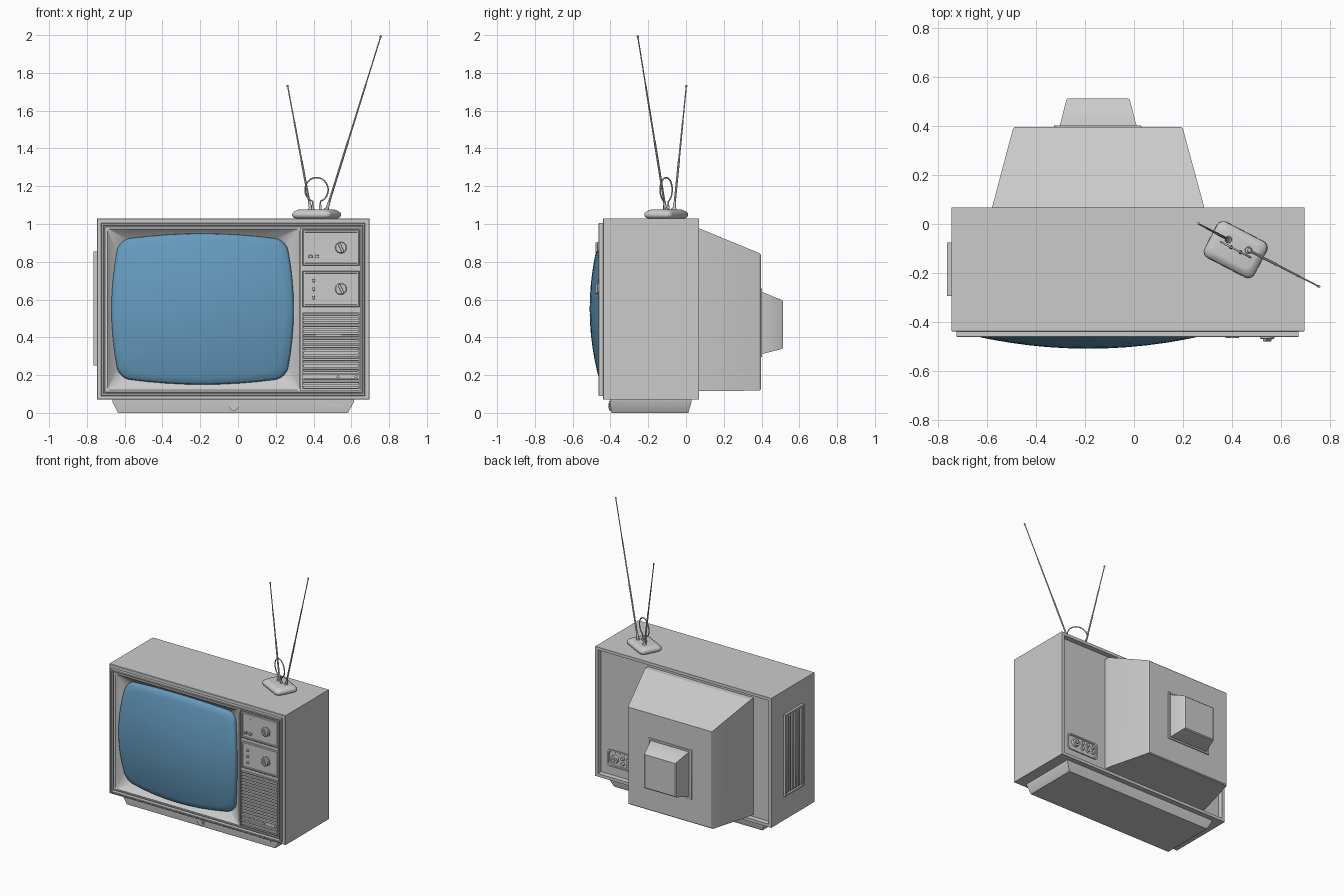
import bpy, bmesh
from math import sin, cos, pi, radians
from mathutils import Vector, Matrix

if "Cube" in bpy.data.objects:
    bpy.data.objects.remove(bpy.data.objects["Cube"])


def finish(name, bm, bevel=0, angle=35):
    bmesh.ops.recalc_face_normals(bm, faces=bm.faces)
    me = bpy.data.meshes.new(name)
    bm.to_mesh(me)
    bm.free()
    me.polygons.foreach_set("use_smooth", [True] * len(me.polygons))
    me.set_sharp_from_angle(angle=radians(angle))
    ob = bpy.data.objects.new(name, me)
    bpy.context.collection.objects.link(ob)
    if bevel:
        m = ob.modifiers.new("Bevel", 'BEVEL')
        m.width, m.segments = bevel, 2
    return ob


def loft(name, rings, caps=(True, True), bevel=0, angle=35):
    bm = bmesh.new()
    vs = [[bm.verts.new(p) for p in r] for r in rings]
    n = len(vs[0])
    for a, b in zip(vs, vs[1:]):
        for i in range(n):
            bm.faces.new((a[i], a[(i + 1) % n], b[(i + 1) % n], b[i]))
    if caps[0]:
        bm.faces.new(vs[0])
    if caps[1]:
        bm.faces.new(vs[-1])
    return finish(name, bm, bevel, angle)


def rect(x0, x1, z0, z1, y, d=0):
    """Upright rectangle at depth y, shrunk by d."""
    return [(x0 + d, y, z0 + d), (x1 - d, y, z0 + d), (x1 - d, y, z1 - d), (x0 + d, y, z1 - d)]


def box(name, x0, x1, y0, y1, z0, z1, bevel=0):
    return loft(name, [rect(x0, x1, z0, z1, y0), rect(x0, x1, z0, z1, y1)], bevel=bevel)


def rod(name, p0, p1, r0, r1=None, seg=20, bevel=0):
    p0, p1 = Vector(p0), Vector(p1)
    d = p1 - p0
    bm = bmesh.new()
    bmesh.ops.create_cone(bm, cap_ends=True, segments=seg, radius1=r0, radius2=r0 if r1 is None else r1,
                          depth=d.length,
                          matrix=Matrix.Translation((p0 + p1) / 2) @ d.to_track_quat('Z', 'Y').to_matrix().to_4x4())
    return finish(name, bm, bevel)


def rounded(w, h, r, arc=6, edge=8):
    """Rounded rectangle outline with subdivided straight edges."""
    corners = []
    for k, (sx, sy) in enumerate(((1, 1), (-1, 1), (-1, -1), (1, -1))):
        corners.append([(sx * (w - r) + r * cos(pi / 2 * (k + i / arc)),
                         sy * (h - r) + r * sin(pi / 2 * (k + i / arc))) for i in range(arc + 1)])
    pts = []
    for k, c in enumerate(corners):
        a, b = c[-1], corners[(k + 1) % 4][0]
        pts += c + [(a[0] + (b[0] - a[0]) * i / edge, a[1] + (b[1] - a[1]) * i / edge) for i in range(1, edge)]
    return pts


# Cabinet: recessed front, grooved front frame, shell, recessed back
B = (-.725, .673, .09, 1.005)
C = (-.747, .697, .07, 1.03)
loft("cabinet", [rect(*B, -.385, .028), rect(*B, -.452, .028), rect(*B, -.452, .02), rect(*B, -.442, .018),
                 rect(*B, -.442, .013), rect(*B, -.462, .011), rect(*B, -.462, .002), rect(*B, -.46),
                 rect(*B, -.44), rect(*C, -.44, .003), rect(*C, -.437), rect(*C, .068), rect(*C, .068, .022),
                 rect(*C, .035, .025)], angle=20)

# Picture tube with barrel outline and domed face
CX, CZ = -.1875, .55
W, H = .4825, .40
outline = [(x * (1 - .085 * (z / H) ** 2), z * (1 - .085 * (x / W) ** 2)) for x, z in rounded(W, H, .06)]


def tube_ring(s, dy=0):
    return [(CX + x * s, -.51 + .24 * (x * s) ** 2 + .36 * (z * s) ** 2 + dy, CZ + z * s) for x, z in outline]


screen = loft("screen", [tube_ring(.999, .035), tube_ring(1, .018), tube_ring(.993, .006)] +
              [tube_ring(s) for s in (.975, .9, .8, .65, .5, .35, .2, .08)], angle=60)
mat = bpy.data.materials.new("screen_blue")
mat.diffuse_color = (.13, .33, .52, 1)
mat.use_nodes = True
mat.node_tree.nodes["Principled BSDF"].inputs["Base Color"].default_value = mat.diffuse_color
screen.data.materials.append(mat)

# Sloping surround between frame and tube
outer = [(-.183 + x, z + .5475) for x, z in rounded(.515, .432, .008)]
loft("screen_surround", [[(x, -.40, z) for x, z in outer], [(x, -.45, z) for x, z in outer],
                         [(-.183 + (x + .183) * .985, -.45, .5475 + (z - .5475) * .985) for x, z in outer],
                         tube_ring(1.012, .022), tube_ring(.99, .03)], caps=(False, False))

# Control column
box("control_backing", .332, .647, -.44, -.385, .116, .979)
for name, z0, z1 in (("upper", .78, .97), ("lower", .56, .752)):
    P = (.342, .643, z0, z1)
    loft(name + "_control_panel", [rect(*P, -.43), rect(*P, -.452), rect(*P, -.456, .004), rect(*P, -.456, .012),
                                   rect(*P, -.452, .014)])
    zk = (z0 + z1) / 2
    rod(name + "_knob_skirt", (.545, -.45, zk), (.545, -.458, zk), .036, seg=32)
    rod(name + "_knob", (.545, -.455, zk), (.545, -.47, zk), .031, .028, 32, .002)
    grip = box(name + "_knob_grip", -.007, .007, -.48, -.465, -.027, .027, .002)
    grip.location = (.545, 0, zk)
    grip.rotation_euler.y = radians(-25)
for i in range(2):
    x = .384 + .036 * i
    box("slider_track", x - .004, x + .004, -.455, -.45, .82, .935)
    box("slider_handle", x - .01, x + .01, -.466, -.45, .82, .835, .002)
for i in range(3):
    rod("push_button", (.40, -.45, .61 + .045 * i), (.40, -.466, .61 + .045 * i), .009, .008)

# Speaker grille with slats and tuning strip
G = (.342, .643, .127, .532)
loft("grille_frame", [rect(*G, -.435), rect(*G, -.455), rect(*G, -.455, .006), rect(*G, -.435, .006)],
     caps=(False, False))
for i in range(17):
    z = .146 + .0228 * i
    if i != 2:
        box("grille_slat", .347, .638, -.456, -.435, z - .007, z + .007, .002)
box("tuning_strip", .347, .638, -.451, -.435, .18, .204)
box("tuning_line", .355, .53, -.455, -.45, .19, .195)
for x in (.53, .625):
    rod("tuning_button", (x, -.45, .192), (x, -.46, .192), .008)

# Plinth with lock button and badge plate
loft("plinth", [[(-.635, -.395, 0), (.582, -.395, 0), (.582, .012, 0), (-.635, .012, 0)],
                [(-.665, -.402, .06), (.615, -.402, .06), (.615, .03, .06), (-.665, .03, .06)],
                [(-.665, -.402, .075), (.615, -.402, .075), (.615, .03, .075), (-.665, .03, .075)]])
rod("plinth_button_ring", (-.022, -.39, .037), (-.022, -.407, .037), .025, seg=24)
rod("plinth_button", (-.022, -.39, .037), (-.022, -.411, .037), .015, seg=24)
box("plinth_plate", .465, .55, -.404, -.39, .035, .05)

# Rear tube housing, flange and neck cover
A1, A2 = (-.58, .287, .115, .977), (-.495, .20, .118, .845)
loft("rear_housing", [rect(*A1, .03), rect(*A1, .07), rect(*A2, .39), rect(*A2, .396, .006)], angle=20)
F = (-.327, .03, .295, .658)
loft("neck_flange", [rect(*F, .385), rect(*F, .403), rect(*F, .403, .012), rect(*F, .397, .014)], bevel=.002)
N1, N2 = (-.303, .01, .312, .64), (-.277, -.017, .338, .597)
loft("neck_cover", [rect(*N1, .38), rect(*N1, .403), rect(*N2, .508), rect(*N2, .514, .007)])

# Connector panel on the back
ring = lambda w, h, y: [(.487 + x, y, .22 + z) for x, z in rounded(w, h, .02, 4, 1)]
loft("connector_panel", [ring(.128, .062, .03), ring(.128, .062, .043), ring(.118, .052, .043), ring(.114, .048, .037)])
rod("connector_dial", (.555, .03, .22), (.555, .056, .22), .03, .027, 24)
rod("connector_dial_hub", (.555, .05, .22), (.555, .066, .22), .013)
for i in range(3):
    for z in (.2, .24):
        rod("connector_jack", (.40 + .045 * i, .03, z), (.40 + .045 * i, .052, z), .014, .012, 16)

# Side vent on the left: frame and upright slats
for y in (-.295, -.087):
    box("vent_side_rail", -.764, -.74, y, y + .012, .25, .855)
for z in (.25, .843):
    box("vent_end_rail", -.764, -.74, -.284, -.086, z, z + .012)
for i in range(6):
    y = -.267 + .0328 * i
    box("vent_slat", -.763, -.74, y - .009, y + .009, .27, .835, .003)

# Aerial base, turned on the cabinet top
turn = Matrix.Translation((.416, -.105, 0)) @ Matrix.Rotation(radians(-27.5), 4, 'Z')
loft("aerial_base", [[turn @ Vector((x, y, z)) for x, y in rounded(.115 - d, .083 - d, .03, 5, 1)]
                     for d, z in ((.016, 1.028), (.004, 1.036), (0, 1.045), (.001, 1.057),
                                  (.008, 1.066), (.022, 1.075), (.03, 1.077))], angle=50)

# Telescopic rods with sockets and tips
for p, q in (((.386, -.064, 1.07), (.262, .002, 1.735)), ((.468, -.107, 1.07), (.757, -.256, 1.997))):
    p, q = Vector(p), Vector(q)
    d = (q - p).normalized()
    rod("rod_collar", p, p + Vector((0, 0, .014)), .017, .012)
    rod("rod_socket", p, p + d * .05, .009, .007)
    for t0, t1, r in ((0, .4, .0058), (.4, .72, .0045), (.72, 1, .0033)):
        rod("rod_section", p.lerp(q, t0), p.lerp(q, t1), r, seg=10)
    rod("rod_tip", q - d * .01, q, .0055, seg=10)

# Wire loop with two legs
path = [(-.022, 1.07), (-.022, 1.10)]
path += [(.069 * sin(a), 1.181 + .065 * cos(a)) for a in (pi * 1.11 + 2 * pi * .89 * i / 32 for i in range(33))]
path += [(.022, 1.10), (.022, 1.07)]
cu = bpy.data.curves.new("wire_loop", 'CURVE')
cu.dimensions, cu.bevel_depth, cu.bevel_resolution, cu.use_fill_caps = '3D', .004, 2, True
sp = cu.splines.new('POLY')
sp.points.add(len(path) - 1)
for pt, (x, z) in zip(sp.points, path):
    pt.co = (*(turn @ Vector((x, 0, z))), 1)
bpy.context.collection.objects.link(bpy.data.objects.new("wire_loop", cu))
for x in (-.022, .022):
    rod("loop_socket", turn @ Vector((x, 0, 1.07)), turn @ Vector((x, 0, 1.10)), .008, .006, 12)
